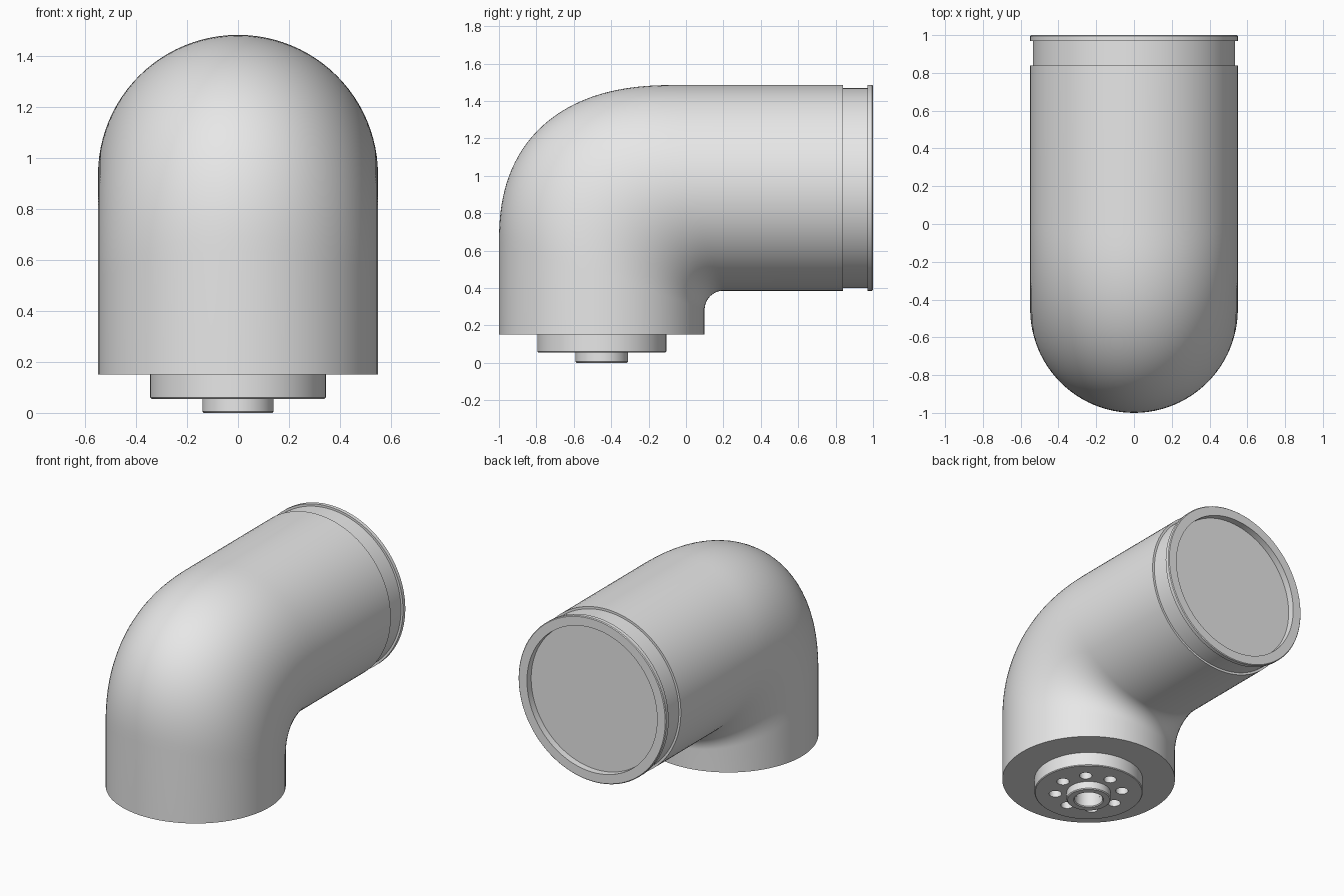
import bpy, bmesh, math
from mathutils import Matrix, Vector

cube = bpy.data.objects.get("Cube")
if cube:
    bpy.data.objects.remove(cube, do_unlink=True)

SEG = 96
R = 0.55          # pipe radius
AXIS_Y = -0.45    # vertical pipe axis
AXIS_Z = 0.935    # horizontal pipe axis

grey = bpy.data.materials.new("light grey")
grey.use_nodes = True
grey.diffuse_color = (0.8, 0.8, 0.8, 1)
grey.node_tree.nodes["Principled BSDF"].inputs["Base Color"].default_value = grey.diffuse_color


def finish(bm, name):
    bmesh.ops.recalc_face_normals(bm, faces=bm.faces)
    mesh = bpy.data.meshes.new(name)
    bm.to_mesh(mesh)
    bm.free()
    mesh.materials.append(grey)
    obj = bpy.data.objects.new(name, mesh)
    bpy.context.collection.objects.link(obj)
    return obj


def smooth(obj):
    bpy.ops.object.select_all(action="DESELECT")
    obj.select_set(True)
    bpy.context.view_layer.objects.active = obj
    bpy.ops.object.shade_smooth_by_angle(angle=math.radians(30))


def skin(bm, rings, closed=False):
    """Bridge rings of points with quads, then cap the ends or close the loop."""
    loops = [[bm.verts.new(p) for p in ring] for ring in rings]
    pairs = list(zip(loops, loops[1:]))
    if closed:
        pairs.append((loops[-1], loops[0]))
    else:
        bm.faces.new(loops[0])
        bm.faces.new(loops[-1])
    for a, b in pairs:
        for i in range(SEG):
            j = (i + 1) % SEG
            bm.faces.new((a[i], a[j], b[j], b[i]))


def lathe(name, profile, matrix, closed=False):
    angles = [2 * math.pi * i / SEG for i in range(SEG)]
    rings = [[(r * math.cos(a), r * math.sin(a), h) for a in angles] for r, h in profile]
    bm = bmesh.new()
    skin(bm, rings, closed)
    bm.transform(matrix)
    return finish(bm, name)


def section(outer, inner):
    """Elliptical pipe section spanning the outer and inner wall of the bend."""
    o, i = Vector((0, *outer)), Vector((0, *inner))
    mid, half = (o + i) / 2, (o - i) / 2
    side = Vector((R, 0, 0))
    return [mid + half * math.cos(a) + side * math.sin(a)
            for a in (2 * math.pi * k / SEG for k in range(SEG))]


# Elbow body: full outer shoulder, tight inner corner
rings = [section((AXIS_Y - R, 0.15), (AXIS_Y + R, 0.15))]
STEPS = 40
for k in range(STEPS + 1):
    t = math.pi / 2 * k / STEPS
    c, s = max(math.cos(t), 0), math.sin(t)
    power = 2 / 2.4
    rings.append(section((-0.05 - 0.95 * c ** power, 0.635 + 0.85 * s ** power),
                         (0.2 - 0.1 * c, 0.285 + 0.1 * s)))
rings.append(section((0.84, AXIS_Z + R), (0.84, AXIS_Z - R)))
bm = bmesh.new()
skin(bm, rings)
smooth(finish(bm, "elbow_body"))

# Pipe end: narrower neck, lip and recessed disc
along_y = Matrix.Translation((0, 0, AXIS_Z)) @ Matrix.Rotation(-math.pi / 2, 4, "X")
smooth(lathe("end_collar", [(0.535, 0.8), (0.535, 0.97), (R, 0.97), (R, 0.995),
                            (0.545, 1), (0.485, 1), (0.485, 0.955)], along_y))

# Stepped base under the vertical pipe
down = Matrix.Translation((0, AXIS_Y, 0))
flange = lathe("base_flange", [(0.345, 0.18), (0.345, 0.06), (0.34, 0.055)], down)
hub = lathe("base_hub", [(0.14, 0.07), (0.14, 0.006), (0.134, 0),
                         (0.096, 0), (0.09, 0.006), (0.09, 0.07)], down, closed=True)

# Bore and ring of round holes in the flange
bm = bmesh.new()
spots = [(0, 0, 0.09)] + [(0.213 * math.cos(k * math.pi / 4),
                           0.213 * math.sin(k * math.pi / 4), 0.04) for k in range(8)]
for x, y, r in spots:
    bmesh.ops.create_cone(bm, cap_ends=True, segments=32, radius1=r, radius2=r, depth=0.1,
                          matrix=Matrix.Translation((x, y + AXIS_Y, 0.075)))
cutter = finish(bm, "hole_cutter")
cutter.hide_render = True
cut = flange.modifiers.new("holes", "BOOLEAN")
cut.operation = "DIFFERENCE"
cut.solver = "EXACT"
cut.object = cutter
bpy.context.view_layer.objects.active = flange
bpy.ops.object.modifier_apply(modifier=cut.name)
bpy.data.objects.remove(cutter, do_unlink=True)
smooth(flange)
smooth(hub)
